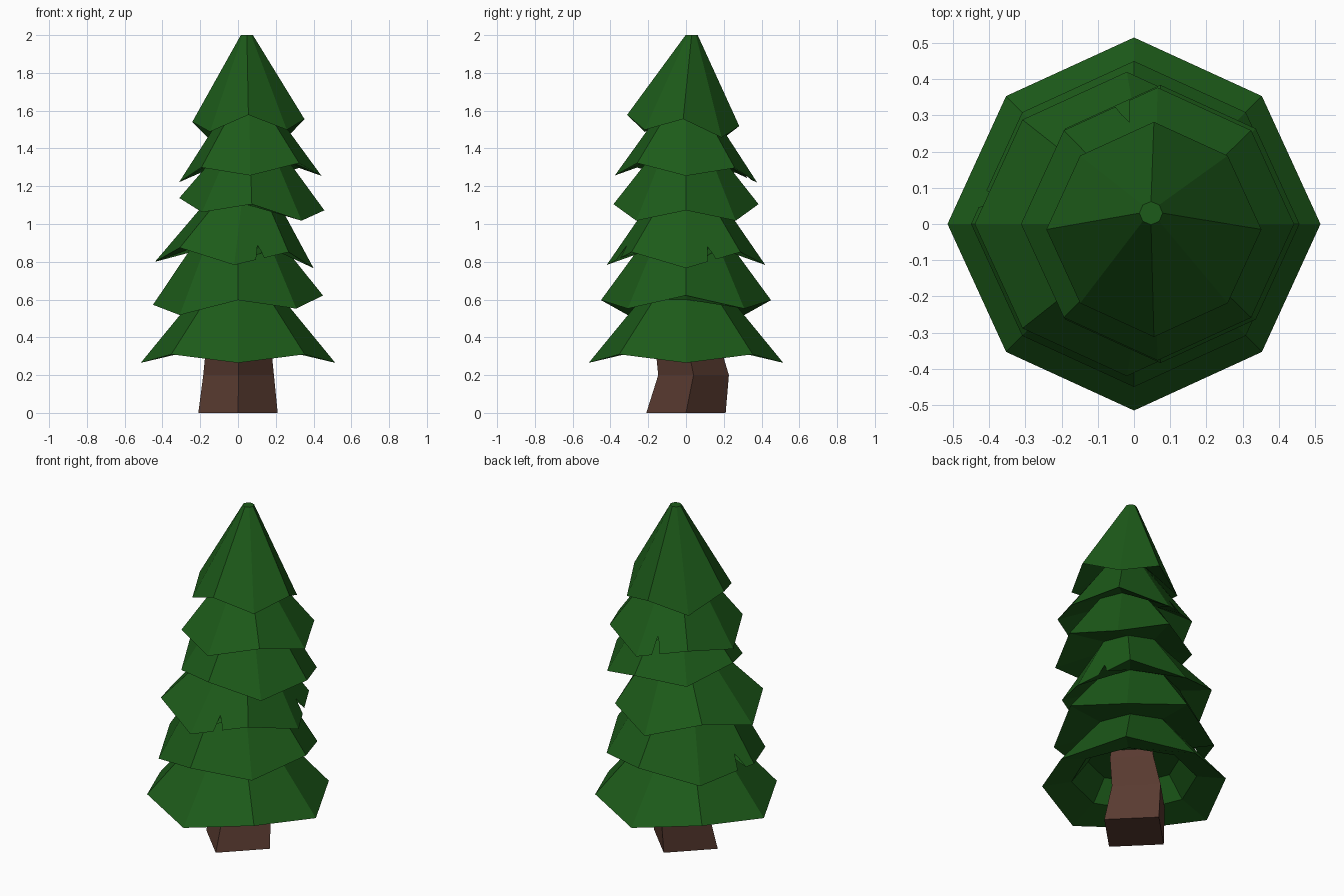
import bpy, bmesh
from math import cos, sin, pi
from mathutils import Vector

if "Cube" in bpy.data.objects:
    bpy.data.objects.remove(bpy.data.objects["Cube"])


def material(name, rgb):
    m = bpy.data.materials.new(name)
    m.diffuse_color = (*rgb, 1)
    m.use_nodes = True
    m.node_tree.nodes["Principled BSDF"].inputs["Base Color"].default_value = m.diffuse_color
    return m


def ring(n, cx, cy, z, r, tilt=(0, 0), dz=0, k=1.0):
    """n-sided ring; odd corners are scaled by k and raised by dz."""
    pts = []
    for i in range(n):
        odd = i % 2
        x, y = r * cos(2 * pi * i / n), r * sin(2 * pi * i / n)
        if odd:
            x, y = x * k, y * k
        pts.append(Vector((cx + x, cy + y, z + tilt[0] * x + tilt[1] * y + dz * odd)))
    return pts


def finish(name, bm, mat):
    bmesh.ops.recalc_face_normals(bm, faces=bm.faces)
    me = bpy.data.meshes.new(name)
    bm.to_mesh(me)
    bm.free()
    me.materials.append(mat)
    ob = bpy.data.objects.new(name, me)
    bpy.context.collection.objects.link(ob)


# Trunk: bent four-sided post
bm = bmesh.new()
rows = [[bm.verts.new(p) for p in ring(4, *a)] for a in
        [(0, 0, 0, .21), (.003, .04, .2, .187), (.003, 0, .4, .167), (.003, 0, .5, .15)]]
for a, b in zip(rows, rows[1:]):
    for i in range(4):
        j = (i + 1) % 4
        bm.faces.new((a[i], a[j], b[j], b[i]))
bm.faces.new(rows[0])
bm.faces.new(rows[-1])
finish("trunk", bm, material("bark", (.1, .043, .03)))

# Foliage tiers: rim (x, y, z, r), tilt, corner lift, top ring (x, y, z, r), notches {side: position}
tiers = [
    ((0, 0, .265, .515), (0, 0), .045, (0, 0, .6, .24), {}),
    ((0, 0, .597, .45), (.055, 0), -.062, (0, 0, .87, .25), {3: .7}),
    ((-.02, 0, .783, .42), (-.04, 0), .08, (.02, 0, 1.11, .195), {0: .4, 6: .4}),
    ((.073, 0, 1.105, .384), (-.085, 0), -.065, (.065, 0, 1.37, .175), {}),
    ((.065, 0, 1.238, .377), (.045, -.05), .06, (.06, 0, 1.6, .13), {2: .3}),
    ((.055, -.015, 1.548, .297), (.025, -.1), -.075, (.047, .03, 2.0, .032), {}),
]
bm = bmesh.new()
N = 8

# Recessed underside of the lowest tier
cap = [bm.verts.new(p) for p in ring(N, 0, 0, .45, .25)]
bm.faces.new(cap)
below = [bm.verts.new(p) for p in ring(N, 0, 0, .33, .34)]
for i in range(N):
    j = (i + 1) % N
    bm.faces.new((cap[i], cap[j], below[j], below[i]))

for rim_args, tilt, lift, top_args, notches in tiers:
    rp = ring(N, *rim_args, tilt=tilt, dz=lift, k=.97)
    tp = ring(N, *top_args)
    rim = [bm.verts.new(p) for p in rp]
    top = [bm.verts.new(p) for p in tp]
    for i in range(N):
        j = (i + 1) % N
        edge = [rim[i]]
        if i in notches:  # small cut in the rim
            for dt, up in ((0, 0), (.05, .25), (.11, .13), (.15, 0)):
                t = notches[i] + dt
                p = rp[i].lerp(rp[j], t).lerp(tp[i].lerp(tp[j], t), up)
                edge.append(bm.verts.new(p))
        edge.append(rim[j])
        bm.faces.new(edge + [top[j], top[i]])
        bm.faces.new(edge[::-1] + [below[i], below[j]])
    below = top
bm.faces.new(below)
finish("foliage", bm, material("needles", (.012, .105, .01)))
